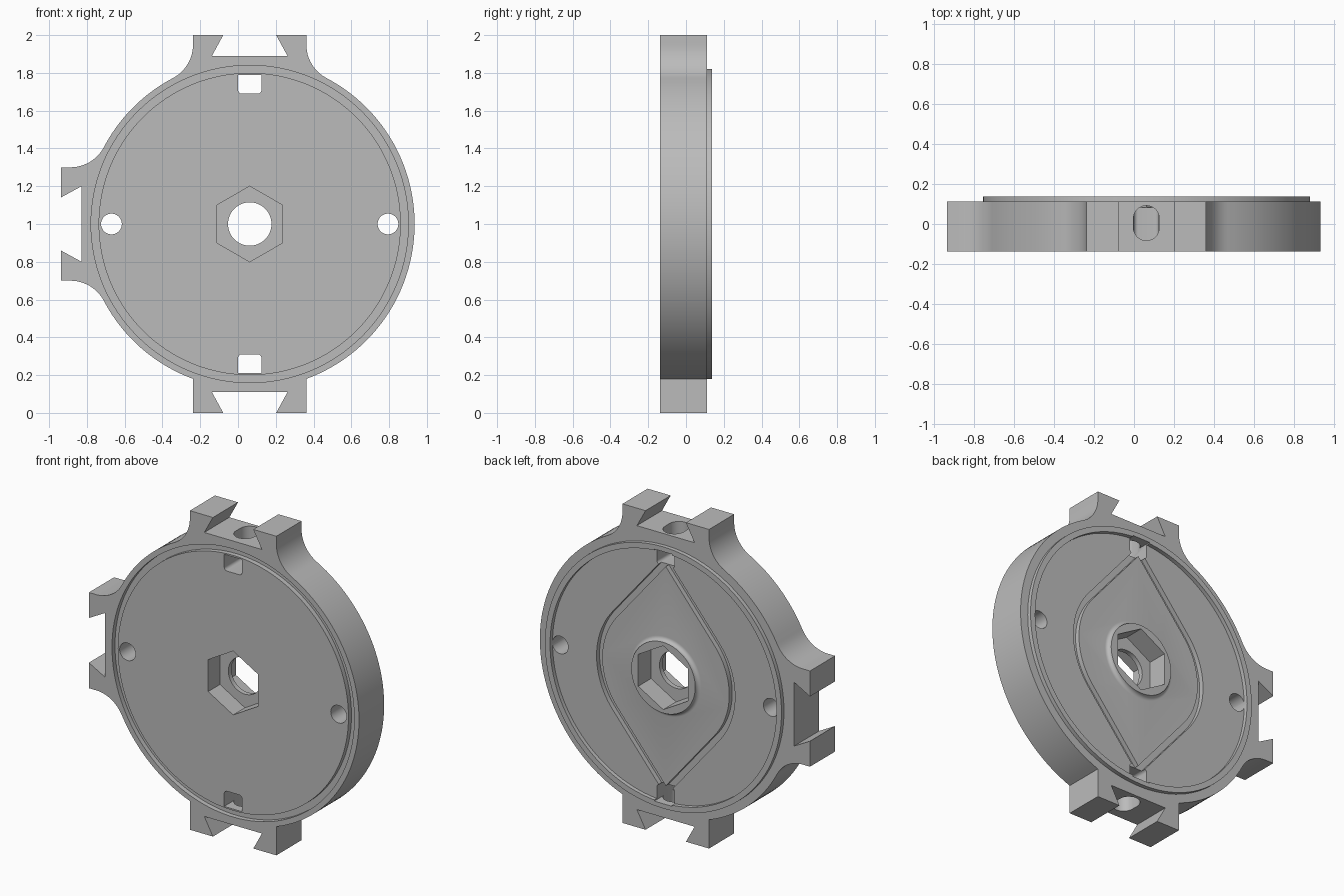
import bpy, bmesh, math

if "Cube" in bpy.data.objects:
    bpy.data.objects.remove(bpy.data.objects["Cube"])

CX, CZ = 0.062, 1.0            # disc centre
R = 0.873                      # disc radius
Y0, Y1, Y2 = -0.137, 0.112, 0.137   # front face, back face, lip top

grey = bpy.data.materials.new("plain_grey")
grey.diffuse_color = (0.5, 0.5, 0.5, 1)
grey.use_nodes = True
grey.node_tree.nodes["Principled BSDF"].inputs["Base Color"].default_value = grey.diffuse_color


def new_object(name, bm):
    bmesh.ops.recalc_face_normals(bm, faces=bm.faces)
    me = bpy.data.meshes.new(name)
    bm.to_mesh(me)
    bm.free()
    ob = bpy.data.objects.new(name, me)
    ob.location = (CX, 0, CZ)
    me.materials.append(grey)
    bpy.context.collection.objects.link(ob)
    return ob


def prism(name, loop, a, b, vertical=False):
    """Extrude a 2D loop along y, or along z when vertical."""
    bm = bmesh.new()
    put = (lambda p, d: (p[0], p[1], d)) if vertical else (lambda p, d: (p[0], d, p[1]))
    ends = [[bm.verts.new(put(p, d)) for p in loop] for d in (a, b)]
    for e in ends:
        bm.faces.new(e)
    n = len(loop)
    for i in range(n):
        j = (i + 1) % n
        bm.faces.new((ends[0][i], ends[0][j], ends[1][j], ends[1][i]))
    return new_object(name, bm)


def band(name, loop, section):
    """Sweep a closed (scale, y) section around a loop centred on the disc."""
    bm = bmesh.new()
    rings = [[bm.verts.new((p[0] * s, y, p[1] * s)) for p in loop] for s, y in section]
    n, m = len(loop), len(section)
    for k in range(m):
        for i in range(n):
            j, l = (i + 1) % n, (k + 1) % m
            bm.faces.new((rings[k][i], rings[k][j], rings[l][j], rings[l][i]))
    return new_object(name, bm)


def arc(cx, cy, r, a0, a1, n):
    """Points from a0 to a1 degrees, both ends included."""
    return [(cx + r * math.cos(math.radians(a0 + (a1 - a0) * i / n)),
             cy + r * math.sin(math.radians(a0 + (a1 - a0) * i / n))) for i in range(n + 1)]


def circle(r, n=128, cx=0, cy=0):
    return arc(cx, cy, r, 0, 360, n)[:-1]


def combine(target, tool, operation):
    mod = target.modifiers.new("cut", 'BOOLEAN')
    mod.operation = operation
    mod.solver = 'EXACT'
    mod.object = tool
    bpy.context.view_layer.objects.active = target
    bpy.ops.object.modifier_apply(modifier=mod.name)
    bpy.data.objects.remove(tool)


# Outline: disc with three dovetail tabs, two of them blended with fillets
def tab(angle, fillet):
    half = [(0.2, 0.89), (0.14, 1.0), (0.3, 1.0)]
    if fillet:
        f = 0.2
        c = math.sqrt((R + f) ** 2 - (0.3 + f) ** 2)
        half += arc(0.3 + f, c, f, 180, 180 + math.degrees(math.atan2(c, 0.3 + f)), 12)
    else:
        half.append((0.3, math.sqrt(R * R - 0.09)))
    pts = [(-t, r) for t, r in reversed(half)] + half
    ca, sa = math.cos(math.radians(angle)), math.sin(math.radians(angle))
    spread = math.degrees(math.atan2(*half[-1]))
    return [(r * ca - t * sa, r * sa + t * ca) for t, r in pts], spread


tabs = [(90, True), (180, True), (270, False)]
outline = []
for i, (ang, fil) in enumerate(tabs):
    pts, spread = tab(ang, fil)
    nxt, nfil = tabs[(i + 1) % 3]
    nxt += 360 if nxt < ang else 0
    end = nxt - tab(nxt, nfil)[1]
    steps = max(8, int((end - ang - spread) / 2.5))
    outline += pts + arc(0, 0, R, ang + spread, end, steps)[1:-1]
body = prism("wheel_body", outline, Y0, Y1)

# Raised lip on the back
combine(body, band("back_lip", circle(1),
                   [(0.82, Y1 - 0.02), (0.82, Y2), (0.785, Y2), (0.785, Y1 - 0.02)]), 'UNION')

# Raised hub on the back with a concave fillet at its foot
h = Y2 - Y1
section = [(0.1, Y1 - 0.02), (0.1, Y2), (0.222, Y2)]
section += [(0.247 - 0.025 * math.cos(t), Y2 - h * math.sin(t))
            for t in (math.radians(15 * k) for k in range(1, 7))]
section += [(0.247, Y1 - 0.02)]
combine(body, band("hub", circle(1, 64), section), 'UNION')

# Front ring groove
combine(body, band("front_groove", circle(1),
                   [(0.84, Y0 - 0.05), (0.84, Y0 + 0.03), (0.80, Y0 + 0.03), (0.80, Y0 - 0.05)]),
        'DIFFERENCE')

# Eye-shaped groove on the back: two arcs joined by tangents to the tips
GR, TIP = 0.48, 0.75
a = math.degrees(math.acos(GR / TIP))
eye = [(0, TIP)] + arc(0, 0, GR, 90 + a, 270 - a, 24)
eye += [(0, -TIP)] + arc(0, 0, GR, 270 + a, 450 - a, 24)
combine(body, band("eye_groove", eye,
                   [(1, Y1 + 0.012), (1, Y1 - 0.03), (0.44 / GR, Y1 - 0.03), (0.44 / GR, Y1 + 0.012)]),
        'DIFFERENCE')

# Hexagon pockets on both sides with a thin wall and round bore between
hexagon = arc(0, 0, 0.2, 30, 330, 5)
combine(body, prism("hex_front", hexagon, Y0 - 0.1, -0.02), 'DIFFERENCE')
combine(body, prism("hex_back", hexagon, 0.01, Y2 + 0.1), 'DIFFERENCE')
combine(body, prism("bore", circle(0.115, 48), -0.3, 0.3), 'DIFFERENCE')

# Side bolt holes
for s in (-1, 1):
    combine(body, prism("bolt_hole", circle(0.055, 32, 0.732 * s), -0.3, 0.3), 'DIFFERENCE')

# Square windows and the oval slots that reach them through the tabs
stadium = arc(0, 0.027, 0.065, 0, 180, 16) + arc(0, -0.018, 0.065, 180, 360, 16)
for s in (-1, 1):
    window = [(-0.062, 0.79), *arc(-0.042, 0.71, 0.02, 180, 270, 5),
              *arc(0.042, 0.71, 0.02, 270, 360, 5), (0.062, 0.79)]
    combine(body, prism("window", [(x, z * s) for x, z in window], -0.3, 0.3), 'DIFFERENCE')
    combine(body, prism("oval_slot", stadium, 0.77 * s, 0.94 * s, True), 'DIFFERENCE')

# Smooth round surfaces, keep edges sharp
bpy.ops.object.select_all(action='DESELECT')
body.select_set(True)
bpy.context.view_layer.objects.active = body
bpy.ops.object.shade_smooth_by_angle(angle=math.radians(25))
